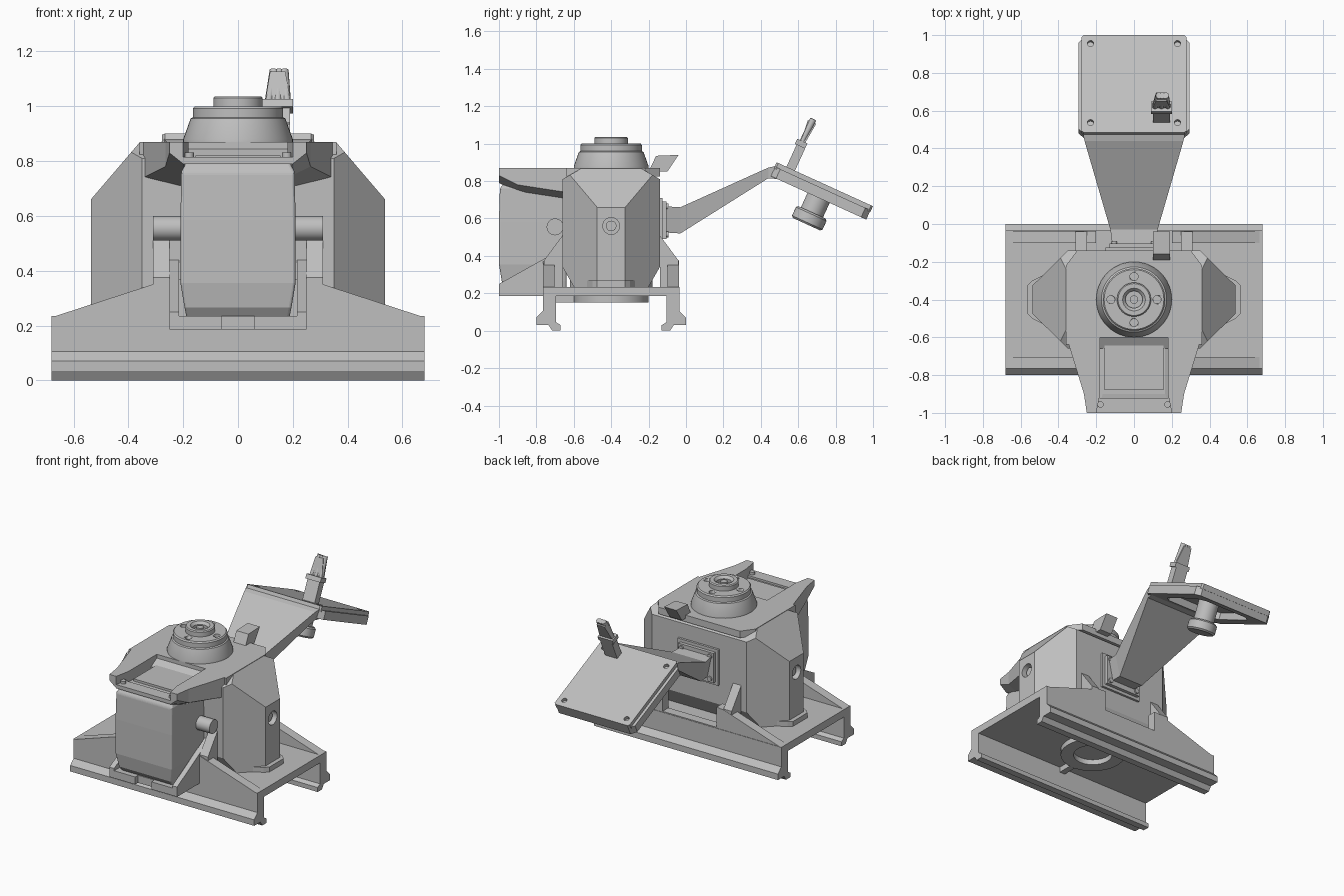
import bpy, bmesh, math
from mathutils import Matrix, Vector

if "Cube" in bpy.data.objects:
    bpy.data.objects.remove(bpy.data.objects["Cube"])

GREY = (0.52, 0.52, 0.52, 1)
mat = bpy.data.materials.new("plain grey")
mat.use_nodes = True
mat.diffuse_color = GREY
mat.node_tree.nodes["Principled BSDF"].inputs["Base Color"].default_value = GREY
CY = -0.4  # y of the turret axis


def finish(name, bm, smooth=False, matrix=None):
    bmesh.ops.recalc_face_normals(bm, faces=bm.faces)
    me = bpy.data.meshes.new(name)
    bm.to_mesh(me)
    bm.free()
    me.materials.append(mat)
    ob = bpy.data.objects.new(name, me)
    bpy.context.collection.objects.link(ob)
    if matrix:
        ob.matrix_world = matrix
    if smooth:
        bpy.ops.object.select_all(action='DESELECT')
        ob.select_set(True)
        bpy.context.view_layer.objects.active = ob
        bpy.ops.object.shade_smooth_by_angle(angle=math.radians(35))
    return ob


def loft_bm(sections):
    """Skin a list of equal-length point rings and cap both ends."""
    bm = bmesh.new()
    rings = [[bm.verts.new(p) for p in s] for s in sections]
    for a, b in zip(rings, rings[1:]):
        n = len(a)
        for i in range(n):
            j = (i + 1) % n
            bm.faces.new((a[i], a[j], b[j], b[i]))
    bm.faces.new(rings[0])
    bm.faces.new(rings[-1])
    return bm


def prism_bm(pts, axis, lo, hi):
    put = {'x': lambda u, v, w: (w, u, v), 'z': lambda u, v, w: (u, v, w)}[axis]
    return loft_bm([[put(u, v, w) for u, v in pts] for w in (lo, hi)])


def prism(name, pts, axis, lo, hi, matrix=None):
    return finish(name, prism_bm(pts, axis, lo, hi), False, matrix)


def box(name, x0, x1, y0, y1, z0, z1, matrix=None):
    return prism(name, [(x0, y0), (x1, y0), (x1, y1), (x0, y1)], 'z', z0, z1, matrix)


def rod(name, p, q, r, r2=None, sides=32, matrix=None):
    p, q = Vector(p), Vector(q)
    bm = bmesh.new()
    m = Matrix.Translation((p + q) / 2) @ (q - p).to_track_quat('Z', 'Y').to_matrix().to_4x4()
    bmesh.ops.create_cone(bm, cap_ends=True, segments=sides, radius1=r,
                          radius2=r if r2 is None else r2, depth=(q - p).length, matrix=m)
    return finish(name, bm, True, matrix)


def lathe(name, profile, sides=48):
    """Closed (radius, z) profile spun round the turret axis."""
    bm = bmesh.new()
    vs = [bm.verts.new((r, CY, z)) for r, z in profile]
    es = [bm.edges.new((vs[i], vs[(i + 1) % len(vs)])) for i in range(len(vs))]
    bmesh.ops.spin(bm, geom=vs + es, cent=(0, CY, 0), axis=(0, 0, 1),
                   angle=math.tau, steps=sides, use_duplicate=False)
    bmesh.ops.remove_doubles(bm, verts=bm.verts, dist=0.0001)
    return finish(name, bm, True)


def cut(target, cutter):
    m = target.modifiers.new("cut", 'BOOLEAN')
    m.operation, m.object, m.solver = 'DIFFERENCE', cutter, 'EXACT'
    cutter.hide_render = True
    cutter.hide_viewport = True
    cutter.display_type = 'WIRE'


def bevel(ob, width, segments=1):
    m = ob.modifiers.new("bevel", 'BEVEL')
    m.width, m.segments, m.limit_method = width, segments, 'ANGLE'


# Base: plate on two footed rails, one cross-section along x
half = [(-0.765, 0.235), (-0.765, 0.105), (-0.8, 0.07), (-0.8, 0.03), (-0.735, 0.03),
        (-0.715, 0), (-0.67, 0), (-0.67, 0.03), (-0.695, 0.045), (-0.695, 0.185)]
other = [(2 * CY - y, z) for y, z in reversed(half)]
prism("base_rails", half + other, 'x', -0.68, 0.68)

# Upright flanges, sloping down to the ends; the rear one has a gap in the middle
for name, y, gap in (("front_flange", -0.765, None), ("rear_flange", -0.1, 0.2)):
    pts = [(-0.68, 0.23), (-0.25, 0.37)]
    if gap:
        pts += [(-gap, 0.375), (-gap, 0.24), (gap, 0.24), (gap, 0.375)]
    pts += [(0.25, 0.37), (0.68, 0.23)]
    finish(name, loft_bm([[(x, w, z) for x, z in pts] for w in (y, y + 0.062)]))

# Gussets from flanges up to the body
for s in (-1, 1):
    for side in (-1, 1):
        g = [(CY + side * d, z) for d, z in ((0.36, 0.235), (0.36, 0.375), (0.26, 0.51), (0.26, 0.235))]
        prism("body_gusset", g, 'x', s * 0.25, s * 0.31)
    prism("shelf_gusset", [(-1, 0.23), (-1, 0.25), (-0.66, 0.44), (-0.66, 0.23)], 'x', s * 0.215, s * 0.25)

# Front shelf with a notch under the gearbox
prism("front_shelf", [(-0.25, -0.76), (-0.25, -1), (-0.06, -1), (-0.06, -0.97), (0.06, -0.97),
                      (0.06, -1), (0.25, -1), (0.25, -0.76)], 'z', 0.185, 0.235)

# Ring and rib below the base plate
lathe("under_ring", [(0.12, 0.2), (0.2, 0.2), (0.2, 0.15), (0.12, 0.15)])
box("under_rib", -0.02, 0.02, -0.7, -0.6, 0.15, 0.19)

# Main body: six-sided housing with sloped shoulders and chamfered lower edges
plan = [(-0.35, -0.66), (0.35, -0.66), (0.537, -0.475), (0.537, -0.325),
        (0.35, -0.14), (-0.35, -0.14), (-0.537, -0.325), (-0.537, -0.475)]
bm = prism_bm(plan, 'z', 0.235, 0.868)
planes = []
for s in (-1, 1):
    planes.append(((s * 0.537, 0, 0.66), (s * 0.76, 0, 0.65)))
    planes.append(((0, CY + s * 0.26, 0.34), (0, s * 0.87, -0.5)))
    planes.append(((0, CY + s * 0.26, 0.81), (0, s * 0.5, 0.87)))
for co, no in planes:
    bmesh.ops.bisect_plane(bm, geom=bm.verts[:] + bm.edges[:] + bm.faces[:], dist=0.00001,
                           plane_co=co, plane_no=no, clear_outer=True)
    bmesh.ops.holes_fill(bm, edges=[e for e in bm.edges if e.is_boundary])
body = finish("main_body", bm)
for s in (-1, 1):
    cut(body, rod("side_hole_cutter", (s * 0.49, CY, 0.56), (s * 0.6, CY, 0.56), 0.045))
    rod("side_plug", (s * 0.48, CY, 0.56), (s * 0.515, CY, 0.56), 0.028)
    prism("foot_flange", [(s * x, CY + y) for x, y in ((0.3, -0.22), (0.54, -0.1), (0.565, -0.075),
          (0.565, 0.075), (0.54, 0.1), (0.3, 0.22))], 'z', 0.23, 0.268)
    rod("cross_shaft", (s * 0.2, -0.7, 0.555), (s * 0.31, -0.7, 0.555), 0.045)

# Top plate and the two arms reaching over the gearbox
prism("top_plate", [(-0.36, -0.64), (-0.18, -0.6), (0.18, -0.6), (0.36, -0.64), (0.36, -0.22), (0.3, -0.14),
                    (-0.3, -0.14), (-0.36, -0.22)], 'z', 0.825, 0.87)
for s in (-1, 1):
    rings = [(-1, 0.2, 0.25, 0.79), (-0.9, 0.18, 0.265, 0.74), (-0.64, 0.18, 0.345, 0.7), (-0.58, 0.18, 0.345, 0.7)]
    finish("top_arm", loft_bm([[(s * a, y, z), (s * b, y, z + 0.04), (s * b, y, 0.87), (s * a, y, 0.87)]
                               for y, a, b, z in rings]))
    rod("arm_bolt", (s * 0.178, -0.955, 0.8), (s * 0.178, -0.955, 0.832), 0.017, sides=16)
box("front_bar", -0.2, 0.2, -1, -0.92, 0.79, 0.815)

# Gearbox hanging at the front
levels = [(0.215, 0.185, -0.95), (0.265, 0.195, -0.985), (0.355, 0.21, -1), (0.585, 0.21, -1),
          (0.76, 0.207, -0.995), (0.795, 0.19, -0.97), (0.805, 0.165, -0.9)]
gear = finish("gearbox", loft_bm([[(-x, y, z), (x, y, z), (x, -0.64, z), (-x, -0.64, z)]
                                  for z, x, y in levels]))
bevel(gear, 0.02, 3)
box("gearbox_lid", -0.155, 0.155, -0.88, -0.63, 0.8, 0.82)
box("gearbox_drain", -0.05, 0.05, -0.9, -0.8, 0.205, 0.22)

# Turret: cone, ring and hollow boss, with four bolt holes
turret = lathe("turret", [(0.045, 0.86), (0.2, 0.86), (0.2, 0.88), (0.173, 0.955), (0.165, 0.96), (0.165, 0.992),
                          (0.158, 1), (0.09, 1), (0.09, 1.03), (0.084, 1.036), (0.06, 1.036), (0.045, 1.02)])
rod("turret_core", (0, CY, 0.86), (0, CY, 1), 0.05, sides=24)
rod("turret_pin", (0, CY, 0.9), (0, CY, 1.025), 0.022, sides=16)
for k in range(4):
    a = k * math.pi / 2
    x, y = 0.122 * math.cos(a), CY + 0.122 * math.sin(a)
    cut(turret, rod("bolt_hole_cutter", (x, y, 0.975), (x, y, 1.02), 0.021, sides=20))

# Slanted lug on the back of the top plate
prism("rear_lug", [(-0.2, 0.85), (-0.16, 0.935), (-0.04, 0.94), (-0.1, 0.85)], 'x', -0.045, 0.045,
      Matrix.Translation((0.145, 0, 0)))

# Rear mount for the neck
box("mount_back", -0.15, 0.15, -0.15, -0.125, 0.47, 0.71)
box("mount_flange", -0.13, 0.13, -0.13, -0.103, 0.49, 0.69)
for x in (-0.105, 0.105):
    for z in (0.515, 0.665):
        rod("mount_bolt", (x, -0.11, z), (x, -0.093, z), 0.016, sides=16)

# Neck widening from the mount up to the tray
rings = [(-0.11, 0.115, 0.085, 0.665, 0.525), (-0.03, 0.125, 0.09, 0.66, 0.52),
         (0.44, 0.262, 0.255, 0.872, 0.815), (0.5, 0.275, 0.27, 0.885, 0.81)]
finish("neck", loft_bm([[(-b, y, lo), (b, y, lo), (t, y, hi), (-t, y, hi)] for y, t, b, hi, lo in rings]))

# Tilted tray, built flat in its own frame
T = Matrix.Translation((0, 0.742, 0.783)) @ Matrix.Rotation(math.radians(-24.5), 4, 'X')


def clipped(w, h, c):
    return [(-w, -h + c), (-w + c, -h), (w - c, -h), (w, -h + c), (w, h - c), (w - c, h), (-w + c, h), (-w, h - c)]


plate = prism("tray_plate", clipped(0.277, 0.283, 0.01), 'z', -0.035, 0, T)
rim = prism("tray_rim", clipped(0.295, 0.28, 0.03), 'z', -0.08, -0.025, T)
cut(rim, prism("tray_cutter", clipped(0.21, 0.2, 0.05), 'z', -0.12, 0.02, T))
for x in (-0.23, 0.23):
    for y in (-0.225, 0.235):
        cut(plate, rod("tray_hole_cutter", (x, y, -0.02), (x, y, 0.03), 0.017, sides=16, matrix=T))

# Knob under the tray
rod("knob_neck", (0, 0, -0.17), (0, 0, -0.02), 0.065, matrix=T)
bevel(rod("knob_flange", (0, 0, -0.235), (0, 0, -0.165), 0.09, matrix=T), 0.01)

# Lever on the tray: stem, collar and three-ribbed grip
box("lever_stem", 0.1, 0.19, -0.225, -0.175, -0.01, 0.13, T)
box("lever_collar", 0.09, 0.2, -0.235, -0.175, 0.13, 0.16, T)
finish("lever_grip", loft_bm([[(0.145 + sx * w, -0.2 + sy * d, z) for sx, sy in ((-1, -1), (1, -1), (1, 1), (-1, 1))]
                              for z, w, d in ((0.15, 0.048, 0.012), (0.25, 0.032, 0.022), (0.275, 0.028, 0.024))]),
       False, T)
for k in (-1, 0, 1):
    rod("grip_rib", (0.145 + k * 0.035, -0.205, 0.155), (0.15 + k * 0.017, -0.2, 0.29), 0.014, 0.018, 12, T)
